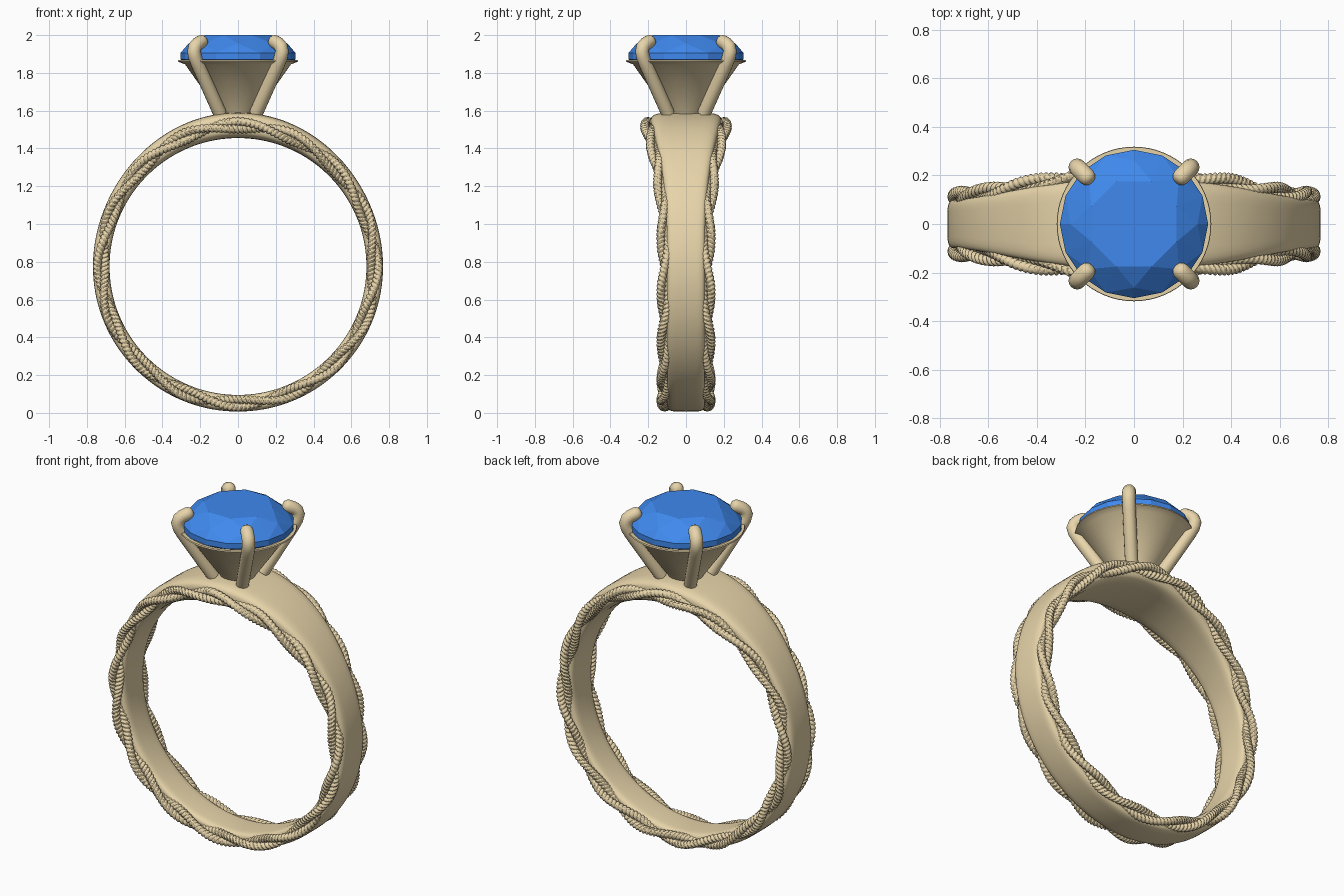
import bpy, bmesh, math
from math import sin, cos, pi, tau
from mathutils import Vector

if "Cube" in bpy.data.objects:
    bpy.data.objects.remove(bpy.data.objects["Cube"])

ZC, RI = 0.775, 0.68          # finger hole centre height and radius


def material(name, rgb):
    m = bpy.data.materials.new(name)
    m.diffuse_color = (*rgb, 1)
    m.use_nodes = True
    m.node_tree.nodes["Principled BSDF"].inputs["Base Color"].default_value = m.diffuse_color
    return m


gold = material("gold", (0.80, 0.66, 0.40))
blue = material("blue_stone", (0.05, 0.25, 0.85))


def add_object(name, mesh, mat, smooth_angle=None):
    ob = bpy.data.objects.new(name, mesh)
    bpy.context.collection.objects.link(ob)
    mesh.materials.append(mat)
    if smooth_angle:
        bpy.ops.object.select_all(action='DESELECT')
        ob.select_set(True)
        bpy.context.view_layer.objects.active = ob
        bpy.ops.object.shade_smooth_by_angle(angle=math.radians(smooth_angle))
    return ob


def skin(name, rings, mat, closed, smooth_angle):
    """Skin a list of equal rings; closed joins last to first, else ends are capped."""
    n, k = len(rings), len(rings[0])
    faces = []
    for i in range(n if closed else n - 1):
        a, b = i * k, (i + 1) % n * k
        faces += [(a + j, a + (j + 1) % k, b + (j + 1) % k, b + j) for j in range(k)]
    if not closed:
        faces += [tuple(range(k)), tuple(range((n - 1) * k, n * k))]
    me = bpy.data.meshes.new(name)
    me.from_pydata([p for r in rings for p in r], [], faces)
    bm = bmesh.new()
    bm.from_mesh(me)
    bmesh.ops.recalc_face_normals(bm, faces=bm.faces)
    bm.to_mesh(me)
    bm.free()
    return add_object(name, me, mat, smooth_angle)


# Band size around the ring, t measured from the top
def half_width(t):
    return 0.10 + 0.09 * max(cos(t), 0) ** 3


def outer_radius(t):
    return 0.768 + 0.047 * max(cos(t), 0) ** 3


def ring_point(t, r, y):
    return (r * sin(t), y, ZC + r * cos(t))


def spow(v, e):
    return math.copysign(abs(v) ** e, v)


# Band: rounded-rectangle section widening and thickening to the top
rings = []
for i in range(144):
    t = tau * i / 144
    mid, half = (outer_radius(t) + RI) / 2, (outer_radius(t) - RI) / 2
    rings.append([ring_point(t, mid + half * spow(sin(a), 0.5), half_width(t) * spow(cos(a), 0.4))
                  for a in (tau * j / 32 for j in range(32))])
skin("band", rings, gold, True, 50)

# Rope trims: two finely twisted strands wound round each other on both edges
STEPS, SIDES = 1200, 12
for side, label in ((-1, "front"), (1, "back")):
    for s in range(2):
        rings = []
        for i in range(STEPS):
            t = tau * i / STEPS
            h = 8 * t + pi * s
            r0 = (outer_radius(t) + RI) / 2 + 0.020 * cos(h)
            y0 = half_width(t) + 0.013 + 0.020 * sin(h)
            ring = []
            for j in range(SIDES):
                a = tau * j / SIDES
                rr = 0.017 + 0.007 * abs(cos(a + 100 * t * (1 - 2 * s)))
                ring.append(ring_point(t, r0 + rr * cos(a), side * (y0 + rr * sin(a))))
            rings.append(ring)
        skin(f"{label}_rope_strand_{s + 1}", rings, gold, True, 40)

# Cup under the stone: flared cone with a thin rim
profile = [(0.085, 1.56), (0.10, 1.59), (0.28, 1.845), (0.318, 1.86),
           (0.316, 1.868), (0.298, 1.868), (0.01, 1.665)]
skin("setting_cup", [[(r * cos(a), r * sin(a), z) for a in (tau * j / 64 for j in range(64))]
                     for r, z in profile], gold, False, 35)

# Stone: brilliant cut made as a convex hull of its facet corners
bm = bmesh.new()
for count, r, z, turn in ((8, 0.19, 2.0, 0.5), (8, 0.262, 1.955, 0), (16, 0.305, 1.905, 0),
                          (16, 0.305, 1.872, 0), (1, 0, 1.68, 0)):
    for j in range(count):
        a = tau * (j + turn) / count
        bm.verts.new((r * cos(a), r * sin(a), z))
bmesh.ops.convex_hull(bm, input=bm.verts)
bmesh.ops.recalc_face_normals(bm, faces=bm.faces)
me = bpy.data.meshes.new("stone")
bm.to_mesh(me)
bm.free()
add_object("stone", me, blue)

# Claws: round wires up the cup, hooked over the stone, with domed tips
path = [(0.135, 1.585), (0.20, 1.687), (0.30, 1.845), (0.322, 1.885), (0.330, 1.915),
        (0.322, 1.938), (0.305, 1.952), (0.275, 1.965)]
pts = [Vector((x, 0, z)) for x, z in path]
tip = (pts[-1] - pts[-2]).normalized()
radii = [0.036] * len(pts)
for d, f in ((0.015, 0.9), (0.026, 0.65), (0.031, 0.3)):
    pts.append(Vector((path[-1][0], 0, path[-1][1])) + tip * d)
    radii.append(0.036 * f)
for c in range(4):
    turn = pi / 4 + c * pi / 2
    rings = []
    for i, p in enumerate(pts):
        d = (pts[min(i + 1, len(pts) - 1)] - pts[max(i - 1, 0)]).normalized()
        n = Vector((d.z, 0, -d.x))
        ring = []
        for j in range(16):
            a = tau * j / 16
            q = p + n * radii[i] * cos(a) + Vector((0, radii[i] * sin(a), 0))
            ring.append((q.x * cos(turn) - q.y * sin(turn), q.x * sin(turn) + q.y * cos(turn), q.z))
        rings.append(ring)
    skin(f"claw_{c + 1}", rings, gold, False, 50)
